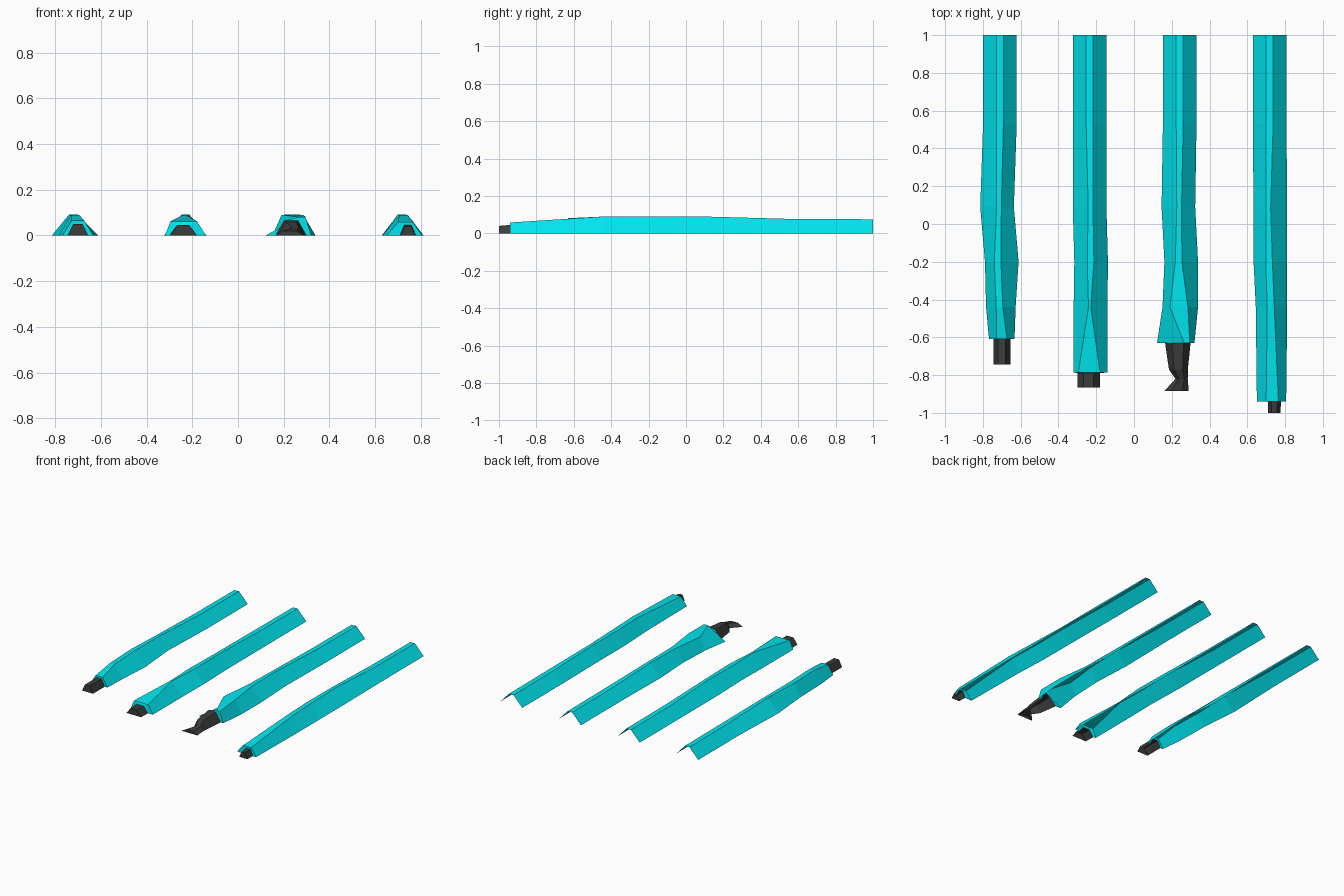
import bpy

if "Cube" in bpy.data.objects:
    bpy.data.objects.remove(bpy.data.objects["Cube"])


def material(name, color):
    m = bpy.data.materials.new(name)
    m.diffuse_color = color
    m.use_nodes = True
    m.node_tree.nodes["Principled BSDF"].inputs["Base Color"].default_value = m.diffuse_color
    return m


CYAN = material("cyan", (0.0, 0.8, 0.88, 1))
DARK = material("charcoal", (0.045, 0.045, 0.045, 1))


def section(y, x, width, crest_x, crest_w, z):
    # four-point ridge profile: foot, two crest points, foot
    return [(x - width / 2, y, 0), (crest_x - crest_w / 2, y, z),
            (crest_x + crest_w / 2, y, z), (x + width / 2, y, 0)]


def ridge(name, sections, mat, cap=False):
    # open-bottomed loft through the profiles
    verts = [p for s in sections for p in s]
    faces = [(4 * i + j, 4 * i + j + 4, 4 * i + j + 5, 4 * i + j + 1)
             for i in range(len(sections) - 1) for j in range(3)]
    if cap:
        n = len(verts)
        faces.append((n - 4, n - 1, n - 2, n - 3))
    me = bpy.data.meshes.new(name)
    me.from_pydata(verts, [], faces)
    me.materials.append(mat)
    ob = bpy.data.objects.new(name, me)
    bpy.context.collection.objects.link(ob)


def strip(i, x, feet, crests, bulge, end, tip, tip_end):
    # straight back half, then a wandering front half
    W, C = 0.178, 0.037
    rows = [section(1, x, W, x, C, 0.075), section(0.53, x, W, x, C, 0.078)]
    widths = (W, W, (W + end[2]) / 2)
    for y, fx, cx, w, c, z in zip((0.09, -0.2, -0.44), feet, crests, widths,
                                  (0.025, 0.035, bulge), (0.09, 0.091, 0.09)):
        rows.append(section(y, fx, w, cx, c, z))
    rows.append(section(*end))
    # dark tip, with the strip closing in around its root
    dark = [section(y, tx, w, tx, w * 0.45, z) for y, tx, w, z in [tip] + tip_end]
    ridge(f"strip_{i}", rows + [dark[0]], CYAN)
    ridge(f"strip_tip_{i}", dark, DARK, cap=True)


strip(1, -.71, (-.725, -.70, -.705), (-.715, -.722, -.712), .035,
      (-.61, -.70, .135, -.70, .055, .065),
      (-.61, -.70, .09, .05), [(-.745, -.70, .09, .05)])
strip(2, -.235, (-.235, -.227, -.23), (-.23, -.23, -.235), .012,
      (-.785, -.23, .18, -.237, .115, .062),
      (-.79, -.24, .12, .045), [(-.865, -.24, .118, .044)])
strip(3, .242, (.235, .25, .245), (.239, .236, .238), .095,
      (-.63, .221, .198, .28, .03, .081),
      (-.63, .232, .135, .065),
      [(-.77, .235, .10, .055), (-.82, .252, .065, .033), (-.885, .225, .13, .02)])
strip(4, .718, (.722, .722, .728), (.711, .715, .724), .037,
      (-.94, .728, .155, .732, .065, .058),
      (-.94, .743, .07, .045), [(-1, .743, .065, .04)])
